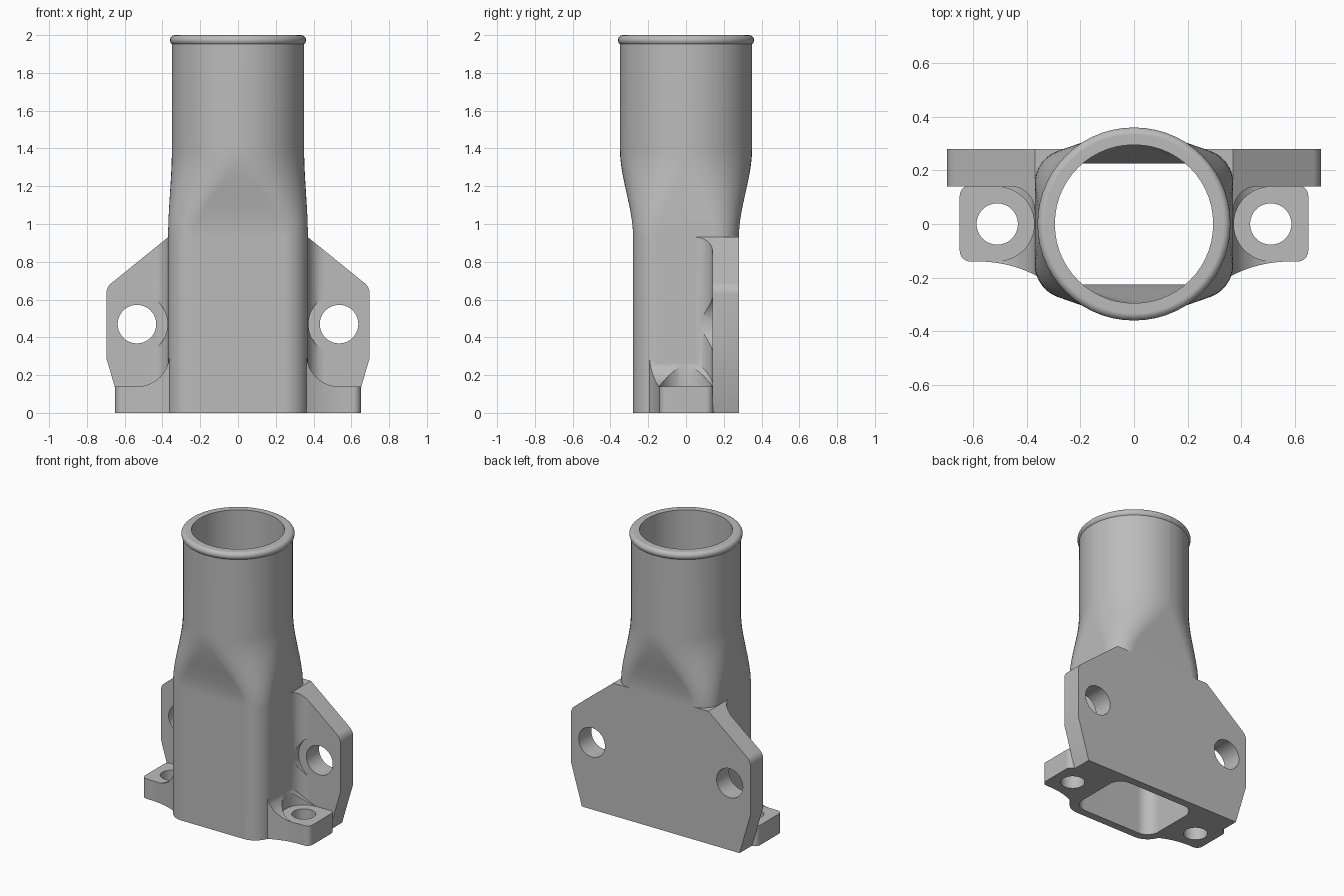
import bpy
import bmesh
from math import sin, cos, pi, radians

cube = bpy.data.objects.get("Cube")
if cube:
    bpy.data.objects.remove(cube, do_unlink=True)

grey = bpy.data.materials.new("plain grey")
grey.use_nodes = True
grey.diffuse_color = (0.5, 0.5, 0.5, 1)
grey.node_tree.nodes["Principled BSDF"].inputs["Base Color"].default_value = (0.5, 0.5, 0.5, 1)


def finish(name, bm):
    bmesh.ops.recalc_face_normals(bm, faces=bm.faces)
    mesh = bpy.data.meshes.new(name)
    bm.to_mesh(mesh)
    bm.free()
    mesh.materials.append(grey)
    obj = bpy.data.objects.new(name, mesh)
    bpy.context.collection.objects.link(obj)
    return obj


def arc(cx, cy, r, start, end, n=12):
    angles = [radians(start + (end - start) * i / n) for i in range(n + 1)]
    return [(cx + r * cos(a), cy + r * sin(a)) for a in angles]


def mirrored(half):
    return half + [(-x, y) for x, y in reversed(half)]


def prism(name, outline, axis, low, high):
    """Extrude an outline along z, or an x-z outline along y."""
    bm = bmesh.new()
    rings = []
    for w in (low, high):
        rings.append([bm.verts.new((u, v, w) if axis == "z" else (u, w, v)) for u, v in outline])
    bm.faces.new(rings[0])
    bm.faces.new(rings[1])
    for i in range(len(outline)):
        j = (i + 1) % len(outline)
        bm.faces.new((rings[0][i], rings[0][j], rings[1][j], rings[1][i]))
    return finish(name, bm)


def section(hx, hy, r):
    """Rounded rectangle; nearly a circle when r is close to hx and hy."""
    points = []
    for sx, sy, a in ((1, 1, 0), (-1, 1, 90), (-1, -1, 180), (1, -1, 270)):
        points += arc(sx * (hx - r), sy * (hy - r), r, a, a + 90, 14)
    return points


def loft(name, levels):
    bm = bmesh.new()
    rings = [[bm.verts.new((x, y, z)) for x, y in section(hx, hy, r)] for z, hx, hy, r in levels]
    for a, b in zip(rings, rings[1:]):
        for i in range(len(a)):
            j = (i + 1) % len(a)
            bm.faces.new((a[i], a[j], b[j], b[i]))
    bm.faces.new(rings[0])
    bm.faces.new(rings[-1])
    return finish(name, bm)


def transition(base, radius, steps=14):
    """Blend from rounded rectangle to circle between two heights."""
    top = (radius, radius, radius - 0.002)
    levels = []
    for i in range(steps + 1):
        t = i / steps
        s = t * t * (3 - 2 * t)
        levels.append((0.93 + 0.47 * t, *[p + (q - p) * s for p, q in zip(base, top)]))
    return levels


def combine(target, tool, operation):
    mod = target.modifiers.new("combine", "BOOLEAN")
    mod.operation = operation
    mod.solver = "EXACT"
    mod.object = tool
    bpy.context.view_layer.update()
    with bpy.context.temp_override(object=target, active_object=target, selected_objects=[target]):
        bpy.ops.object.modifier_apply(modifier=mod.name)
    bpy.data.objects.remove(tool, do_unlink=True)


# Tube body with a rolled bead at the mouth
base = (0.37, 0.28, 0.13)
bead = [(z, r, r, r - 0.002) for r, z in arc(0.333, 1.973, 0.027, -51, 90, 10)]
body = loft("adapter_body", [(0, *base)] + transition(base, 0.35) + bead)

# Back mounting plate, with fillets running into the body
plate = prism("back_plate", mirrored(
    [(0.612, 0), (0.697, 0.29)] + arc(0.627, 0.632, 0.07, 0, 51, 6) + [(0.37, 0.93)]),
    "y", -0.1, 0.28)
plate_shape = prism("plate_fillet", mirrored(
    [(0.8, 0.4), (0.8, 0.14)] + arc(0.46, 0.05, 0.09, 90, 180)), "z", -0.1, 1.2)
combine(plate, plate_shape, "INTERSECT")

# Bottom flange with curved front shoulders and raised fillets
flange = prism("bottom_flange", mirrored(
    arc(0.58, -0.61, 0.47, 134.5, 90, 16) + arc(0.61, -0.1, 0.04, -90, 0, 6)
    + arc(0.61, 0.105, 0.04, 0, 90, 6) + [(0.55, 0.145), (0.55, 0.2)]), "z", 0, 0.5)
flange_shape = prism("flange_fillet", mirrored(
    [(0.8, -0.1), (0.8, 0.14)] + arc(0.534, 0.312, 0.172, 270, 180)), "y", -0.5, 0.5)
combine(flange, flange_shape, "INTERSECT")

combine(body, plate, "UNION")
combine(body, flange, "UNION")

# Hollow passage
inner = (0.315, 0.225, 0.09)
passage = loft("passage", [(-0.1, *inner)] + transition(inner, 0.295)
               + [(2.1, 0.295, 0.295, 0.293)])
combine(body, passage, "DIFFERENCE")

# Bolt holes and the flat seats around them
for side in (-1, 1):
    x_plate, x_flange = side * 0.535, side * 0.51
    for outline, axis, low, high in (
            (arc(x_plate, 0.47, 0.162, 0, 354, 59), "y", -0.3, 0.14),
            (arc(x_plate, 0.47, 0.102, 0, 352.5, 47), "y", 0.0, 0.5),
            (arc(x_flange, 0, 0.138, 0, 354, 59), "z", 0.14, 0.6),
            (arc(x_flange, 0, 0.077, 0, 352.5, 47), "z", -0.2, 0.5)):
        combine(body, prism("cutter", outline, axis, low, high), "DIFFERENCE")

# Smooth shading with sharp machined edges
bpy.ops.object.select_all(action="DESELECT")
bpy.context.view_layer.objects.active = body
body.select_set(True)
bpy.ops.object.shade_smooth_by_angle(angle=radians(28))
normals = body.modifiers.new("even shading", "WEIGHTED_NORMAL")
normals.keep_sharp = True
